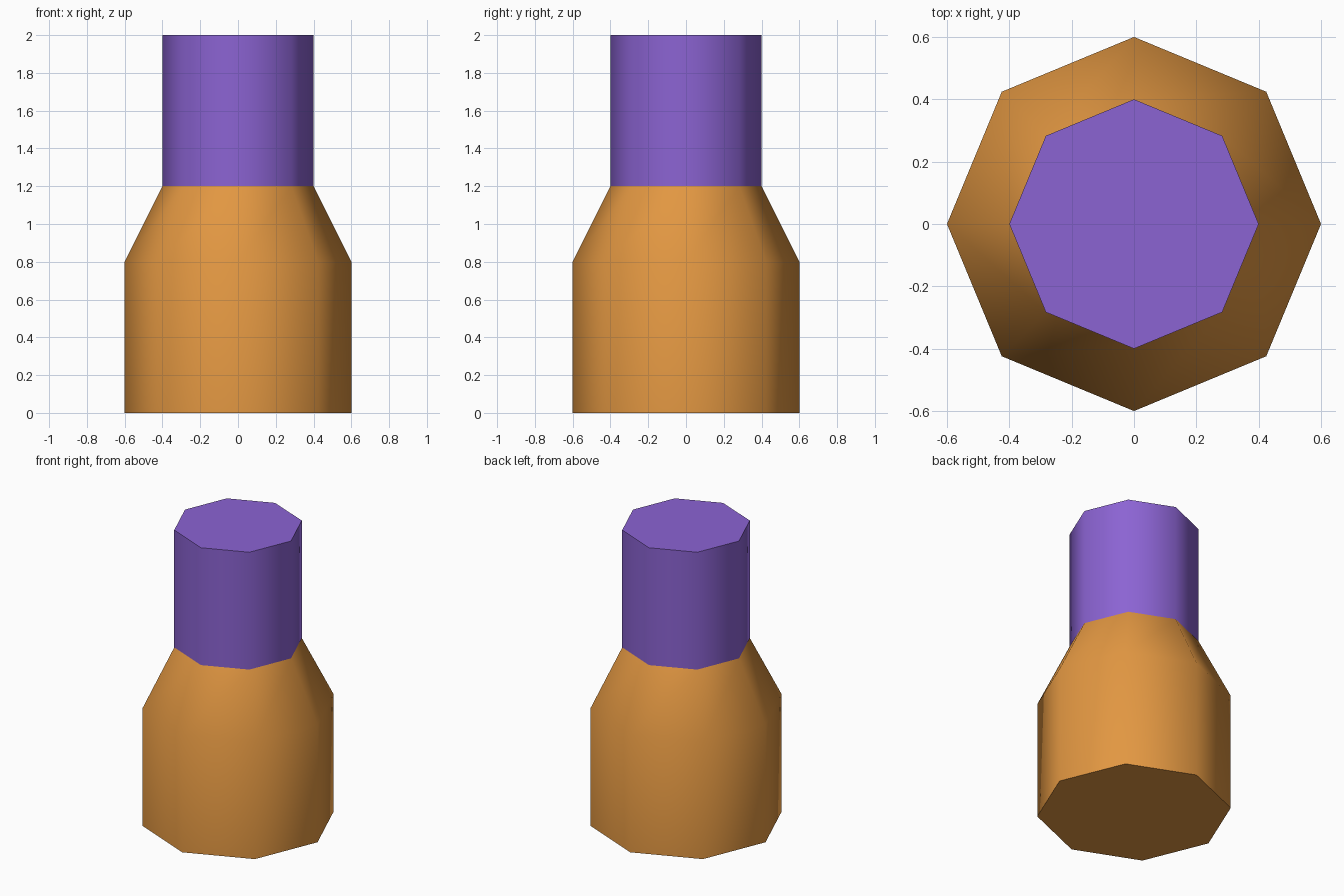
import bpy, bmesh, math

if "Cube" in bpy.data.objects:
    bpy.data.objects.remove(bpy.data.objects["Cube"])

SIDES = 8


def material(name, rgb):
    m = bpy.data.materials.new(name)
    m.diffuse_color = (*rgb, 1.0)
    m.use_nodes = True
    m.node_tree.nodes["Principled BSDF"].inputs["Base Color"].default_value = m.diffuse_color
    return m


def turned_part(name, profile, mat, cap_bottom=False, cap_top=False):
    """Eight-sided turned form from (radius, height) pairs, smooth sides, flat caps."""
    bm = bmesh.new()
    rings = []
    for r, z in profile:
        rings.append([bm.verts.new((r * math.cos(2 * math.pi * i / SIDES),
                                    r * math.sin(2 * math.pi * i / SIDES), z))
                      for i in range(SIDES)])
    for low, high in zip(rings, rings[1:]):
        for i in range(SIDES):
            j = (i + 1) % SIDES
            bm.faces.new((low[i], low[j], high[j], high[i])).smooth = True
    caps = []
    if cap_bottom:
        caps.append(bm.faces.new(rings[0][::-1]))
    if cap_top:
        caps.append(bm.faces.new(rings[-1]))
    for cap in caps:
        for e in cap.edges:
            e.smooth = False
    mesh = bpy.data.meshes.new(name)
    bm.to_mesh(mesh)
    bm.free()
    mesh.materials.append(mat)
    obj = bpy.data.objects.new(name, mesh)
    bpy.context.collection.objects.link(obj)
    return obj


orange = material("orange", (0.76, 0.31, 0.054))
purple = material("purple", (0.26, 0.126, 0.65))

# Wide body with tapered shoulder
turned_part("body", [(0.6, 0), (0.6, 0.8), (0.4, 1.2)], orange, cap_bottom=True)
# Narrow straight neck
turned_part("neck", [(0.4, 1.2), (0.4, 2.0)], purple, cap_top=True)
